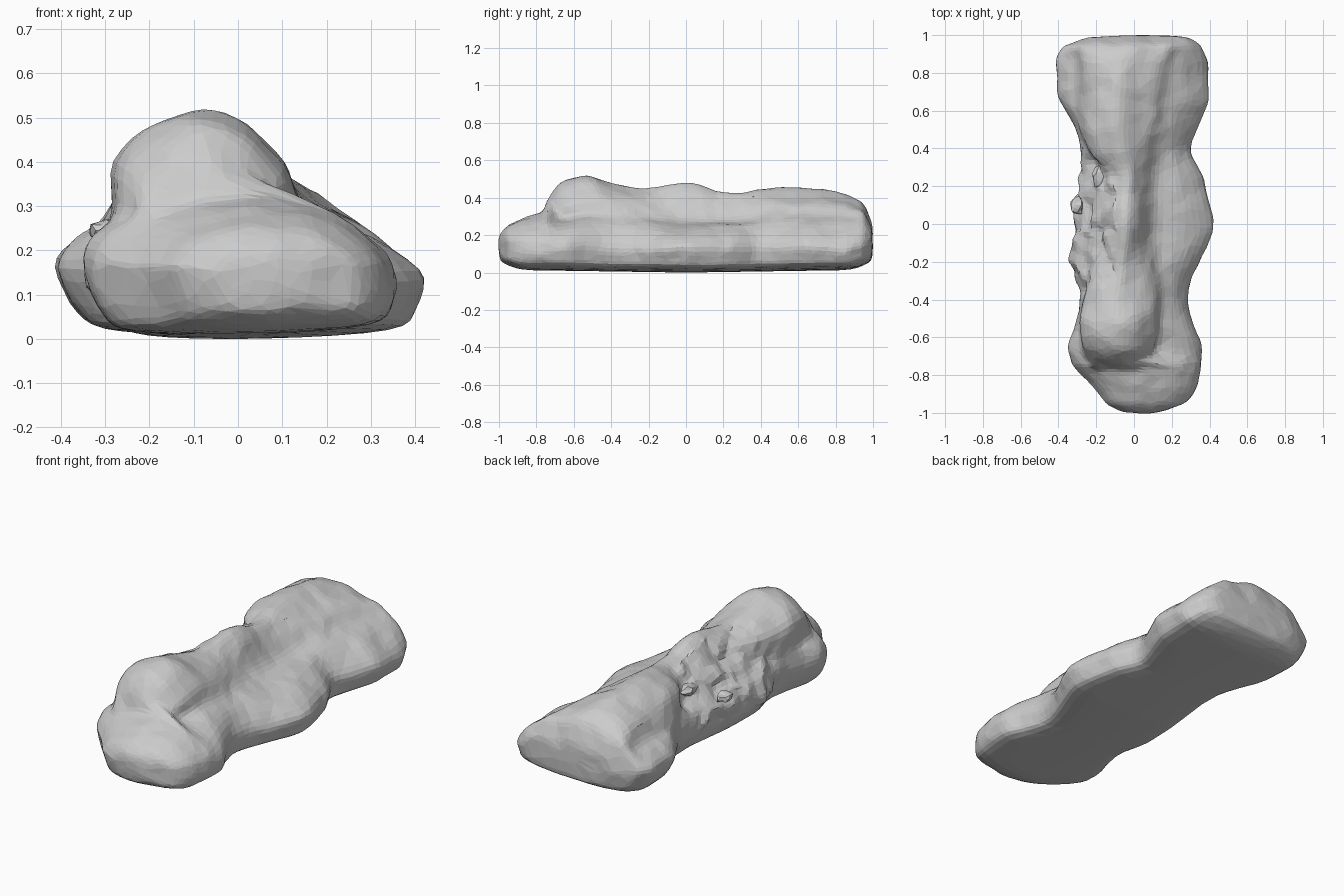
import bpy, bmesh, math
from mathutils import Vector, noise

if "Cube" in bpy.data.objects:
    bpy.data.objects.remove(bpy.data.objects["Cube"])

# Stations along the rock: y, left, right, ridge left, ridge right, top, left foot z, right foot z
STATIONS = [
    (-1.00, -.06, .17, -.03, .12, .21, .19, .19),
    (-.96, -.14, .27, -.10, .15, .26, .24, .24),
    (-.90, -.20, .315, -.14, .14, .285, .26, .26),
    (-.78, -.31, .35, -.20, .04, .325, .28, .28),
    (-.74, -.335, .355, -.22, .04, .41, .28, .28),
    (-.66, -.345, .36, -.265, .09, .49, .28, .29),
    (-.53, -.31, .31, -.28, .11, .52, .28, .32),
    (-.40, -.28, .28, -.26, .10, .485, .27, .31),
    (-.20, -.33, .34, -.19, .07, .46, .25, .29),
    (.00, -.32, .41, -.15, .06, .48, .25, .28),
    (.25, -.29, .36, -.14, .07, .43, .25, .28),
    (.40, -.275, .30, -.24, .08, .45, .28, .30),
    (.50, -.31, .33, -.26, .09, .46, .28, .31),
    (.70, -.41, .385, -.27, .11, .45, .27, .31),
    (.86, -.42, .385, -.27, .13, .43, .27, .31),
    (.95, -.38, .35, -.25, .15, .38, .27, .28),
    (1.00, -.25, .28, -.15, .15, .28, .23, .23),
]
CAP = [(.3, 0), (.65, -.003), (.88, -.008)]  # end cap rings: scale, offset


def lerp(a, b, t):
    return a + (b - a) * t


def step(a, b, x):
    t = min(1, max(0, (x - a) / (b - a)))
    return t * t * (3 - 2 * t)


def slope(i, k):
    """Monotone tangent of column k at station i."""
    def rise(j):
        return (STATIONS[j + 1][k] - STATIONS[j][k]) / (STATIONS[j + 1][0] - STATIONS[j][0])
    if i == 0 or i == len(STATIONS) - 1:
        return rise(max(0, i - 1))
    d, e = rise(i - 1), rise(i)
    return 0 if d * e <= 0 else 2 * d * e / (d + e)


def station(y):
    i = max(j for j in range(len(STATIONS) - 1) if y >= STATIONS[j][0] or j == 0)
    a, b = STATIONS[i], STATIONS[i + 1]
    h = b[0] - a[0]
    t = (y - a[0]) / h
    return [lerp(a[k], b[k], t * t * (3 - 2 * t))
            + h * (t * (1 - t) ** 2 * slope(i, k) - t * t * (1 - t) * slope(i + 1, k))
            for k in range(1, 8)]


def section(y):
    xl, xr, ra, rb, zt, zl, zr = station(y)
    zb = .008 + .015 * abs(y) + .05 * (max(0, abs(y) - .8) / .2) ** 3
    c = lerp(ra, rb, .52)
    zm = min(.16, zt - .06)
    hol = step(-.42, -.25, y) * (1 - step(.22, .36, y))     # broken hollow on the left
    soft = step(.35, .6, y)                                 # gentler ridge at the back
    mid = step(-.5, -.25, y)                                # ridge behind the head
    pts = [
        (lerp(xl, xr, .5), zb - .004), (lerp(xl, c, .4), zb + .003),
        (lerp(xl, c, .17), zb + .04), (xl, zm),
        (lerp(xl, ra, lerp(.35, .12, hol)), lerp(.19, zl, .55)),
        (lerp(ra - .01 - .03 * soft, lerp(xl, ra, .5), hol), zl + .03 * hol),
        (ra + .02 * soft, lerp(zl, zt, lerp(.55, .62, hol))),
        (lerp(ra, c, .45 + .1 * soft), zt - .025), (c, zt),
        (lerp(c, rb, .55), zt - .03 - .015 * mid), (rb, lerp(zr, zt, .45 - .05 * mid)),
        (rb + .02 + .04 * mid, zr), (lerp(rb, xr, .6), lerp(.2, zr, .55)),
        (xr, zm), (xr * .98, zb + .065), (lerp(xr, c, .14), zb + .015),
    ]
    # Blend the upper outline into a flattened dome at the nose and far end
    for k in range(3, 14):
        nose = 1 - step(-.80, -.73 + .09 * step(9, 12, k), y)
        w = max(nose, .6 * step(.88, 1, y))
        a = math.pi * (13 - k) / 10
        ca, sa = math.cos(a), max(0, math.sin(a))
        dx = lerp(xl, xr, .5) + (xr - xl) / 2 * math.copysign(abs(ca) ** .9, ca)
        dz = zm + (zt - zm) * sa ** lerp(.9, 1.25, nose)
        pts[k] = (lerp(pts[k][0], dx, w), lerp(pts[k][1], dz, w))
    return pts


def smooth_ring(pts, n=4):
    """Closed Catmull-Rom through the section points."""
    out, m = [], len(pts)
    for i in range(m):
        p = [Vector(pts[(i + k) % m]) for k in (-1, 0, 1, 2)]
        for j in range(n):
            t = j / n
            out.append(.5 * (2 * p[1] + (p[2] - p[0]) * t
                             + (2 * p[0] - 5 * p[1] + 4 * p[2] - p[3]) * t * t
                             + (3 * p[1] - p[0] - 3 * p[2] + p[3]) * t ** 3))
    return out


def cap(loop, sign):
    """Shrinking rings that close a rounded end."""
    c = sum(loop, Vector()) / len(loop)
    return [[Vector((lerp(c.x, p.x, s), sign * (1 + d), lerp(c.z, p.z, s))) for p in loop]
            for s, d in CAP]


def weather(co):
    """Uneven stone surface, rougher in the broken hollow on the left."""
    x, y, z = co
    hollow = max(0, 1 - (y / .42) ** 4) if x < -.1 and z > .12 else 0
    n = noise.noise_vector(Vector((x * 6, y * 5, z * 6)))
    r = noise.noise_vector(Vector((x * 13, y * 13, z * 13 + 5)))
    k = min(1, max(0, z - .02) / .08)
    return co + k * (Vector((n.x * .014, n.y * .006, n.z * .012)) + r * .005
                     + Vector((r.x * .024, r.y * .018, r.z * .016)) * hollow)


def finish(bm, name, ratio=None):
    bmesh.ops.recalc_face_normals(bm, faces=bm.faces)
    mesh = bpy.data.meshes.new(name)
    bm.to_mesh(mesh)
    bm.free()
    ob = bpy.data.objects.new(name, mesh)
    bpy.context.collection.objects.link(ob)
    if ratio:
        ob.modifiers.new("facets", 'DECIMATE').ratio = ratio


# Main rock body: lofted sections with rounded end caps
N = 120
loops = []
for i in range(N + 1):
    u = 2 * i / N - 1
    y = lerp(u, math.sin(u * math.pi / 2), .5)
    loops.append([Vector((p.x, y * .99, p.y)) for p in smooth_ring(section(y))])
loops = cap(loops[0], -1) + loops + cap(loops[-1], 1)[::-1]

bm = bmesh.new()
rings = [[bm.verts.new(p) for p in loop] for loop in loops]
for a, b in zip(rings, rings[1:]):
    for k in range(len(a)):
        j = (k + 1) % len(a)
        bm.faces.new((a[k], a[j], b[j], b[k]))
bm.faces.new(rings[0])
bm.faces.new(rings[-1])
for _ in range(4):
    bmesh.ops.smooth_vert(bm, verts=[v for r in rings[1:-1] for v in r], factor=.4,
                          use_axis_x=True, use_axis_y=True, use_axis_z=True)
for v in bm.verts:
    v.co = weather(v.co)
low = min(v.co.z for v in bm.verts)
for v in bm.verts:
    v.co.z -= low
finish(bm, "rock_body", .27)

# Broken shards in the hollow
for i, (x, y, z, s) in enumerate([(-.30, .10, .245, .035), (-.18, .25, .31, .04)]):
    bm = bmesh.new()
    bmesh.ops.create_icosphere(bm, subdivisions=2, radius=1)
    for v in bm.verts:
        d = 1 + .4 * noise.noise(v.co * 1.7 + Vector((i * 9, 0, 0)))
        v.co = Vector((x, y, z)) + Vector((v.co.x, v.co.y * 1.4, v.co.z * .7)) * d * s
    finish(bm, f"hollow_shard_{i + 1}")
